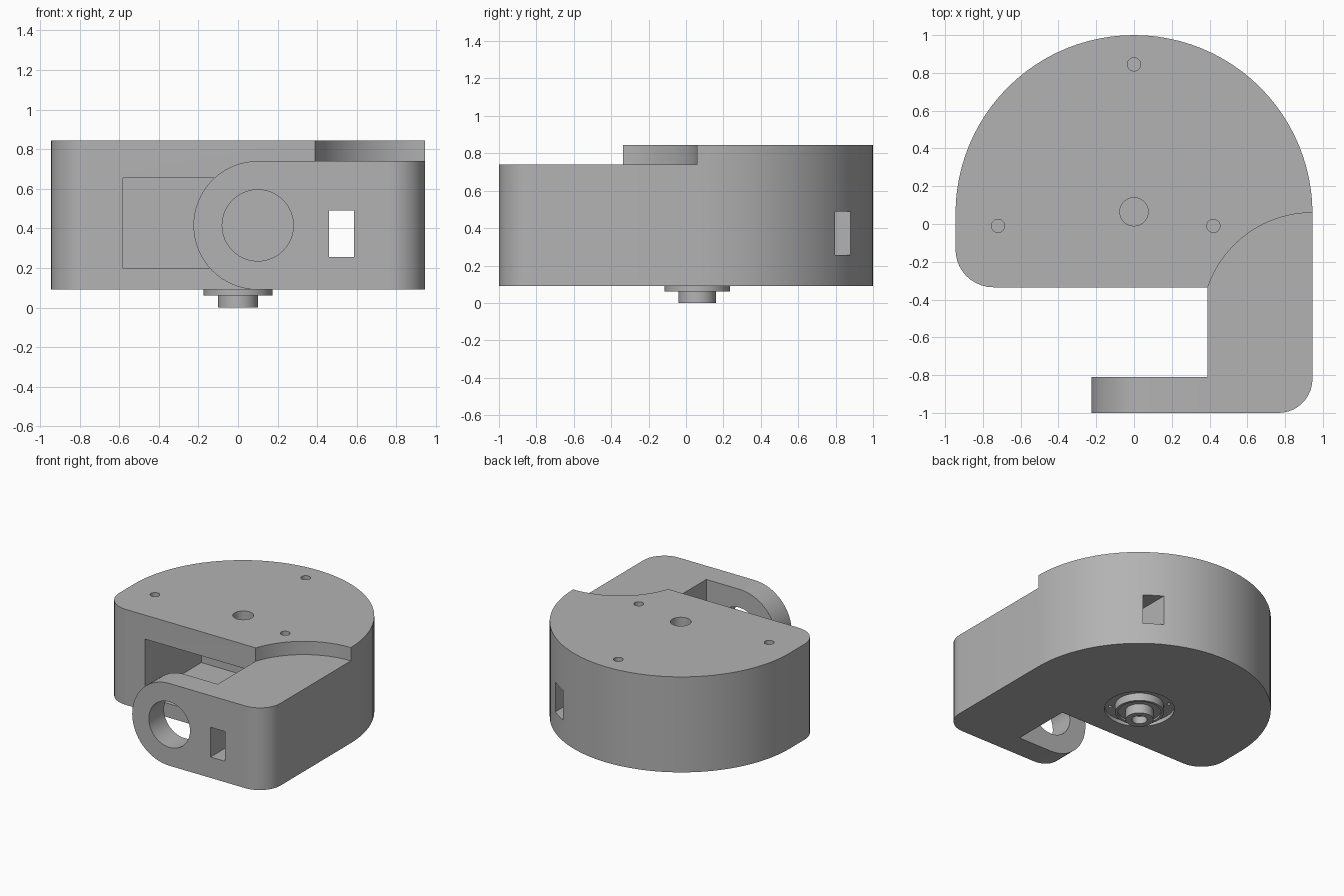
import bpy, bmesh
from math import cos, sin, radians, tau

cube = bpy.data.objects.get("Cube")
if cube:
    bpy.data.objects.remove(cube, do_unlink=True)

grey = bpy.data.materials.new("plain_grey")
grey.use_nodes = True
grey.diffuse_color = (0.45, 0.45, 0.45, 1)
grey.node_tree.nodes["Principled BSDF"].inputs["Base Color"].default_value = (0.45, 0.45, 0.45, 1)


def arc(cx, cy, r, start, end, n):
    angles = [radians(start + (end - start) * i / n) for i in range(n + 1)]
    return [(cx + r * cos(a), cy + r * sin(a)) for a in angles]


def circle(cx, cy, r, n=40):
    return arc(cx, cy, r, 0, 360, n)[:-1]


def rect(x0, x1, y0, y1):
    return [(x0, y0), (x1, y0), (x1, y1), (x0, y1)]


def finish(name, bm):
    bmesh.ops.recalc_face_normals(bm, faces=bm.faces)
    mesh = bpy.data.meshes.new(name)
    bm.to_mesh(mesh)
    bm.free()
    mesh.materials.append(grey)
    obj = bpy.data.objects.new(name, mesh)
    bpy.context.collection.objects.link(obj)
    return obj


def prism(name, outline, lo, hi, axis="z"):
    """Extrude an outline along z (outline is x, y) or y (outline is x, z)."""
    bm = bmesh.new()
    place = (lambda p, h: (p[0], p[1], h)) if axis == "z" else (lambda p, h: (p[0], h, p[1]))
    low = [bm.verts.new(place(p, lo)) for p in outline]
    high = [bm.verts.new(place(p, hi)) for p in outline]
    bm.faces.new(low)
    bm.faces.new(high)
    for i in range(len(low)):
        j = (i + 1) % len(low)
        bm.faces.new((low[i], low[j], high[j], high[i]))
    return finish(name, bm)


def lathe(name, profile, x, y, steps=48):
    bm = bmesh.new()
    verts = [bm.verts.new((x + r, y, z)) for r, z in profile]
    edges = [bm.edges.new(pair) for pair in zip(verts, verts[1:])]
    bmesh.ops.spin(bm, geom=verts + edges, cent=(x, y, 0), axis=(0, 0, 1),
                   angle=tau, steps=steps)
    bmesh.ops.remove_doubles(bm, verts=bm.verts, dist=0.0005)
    return finish(name, bm)


def activate(obj):
    bpy.ops.object.select_all(action="DESELECT")
    obj.select_set(True)
    bpy.context.view_layer.objects.active = obj


def cut(target, cutter):
    cutter.hide_render = True
    mod = target.modifiers.new("cut", "BOOLEAN")
    mod.operation = "DIFFERENCE"
    mod.solver = "EXACT"
    mod.object = cutter
    activate(target)
    bpy.ops.object.modifier_apply(modifier=mod.name)
    bpy.data.objects.remove(cutter, do_unlink=True)


BOTTOM, ARM_TOP, TOP = 0.09, 0.74, 0.845
HALF, MID = 0.945, 0.055
FRONT, ARM_X = -0.335, 0.39

# Round housing with the hooked side arm
outline = arc(0, MID, HALF, 0, 180, 48)
outline += arc(-HALF + 0.2, FRONT + 0.2, 0.2, 180, 270, 10)
outline += [(ARM_X, FRONT), (ARM_X, -0.81), (-0.225, -0.81), (-0.225, -1)]
outline += arc(HALF - 0.18, -0.82, 0.18, 270, 360, 10)
housing = prism("housing", outline, BOTTOM, TOP)

# Curved step down to the lower arm top
step = arc(HALF, -0.527, 0.587, 90, 161, 16)
step += [(ARM_X - 0.01, FRONT - 0.005), (ARM_X - 0.01, -1.2), (1.2, -1.2), (1.2, 0.06)]
cut(housing, prism("step_cutter", step, ARM_TOP, 1.1))

# Rounded end of the front plate, and its bearing hole
end = arc(0.1, 0.415, 0.325, 90, 270, 32)
end += [(0.1, 0), (-0.4, 0), (-0.4, 1), (0.45, 1), (0.45, ARM_TOP)]
cut(housing, prism("plate_end_cutter", end, -1.1, -0.6, "y"))
cut(housing, prism("bearing_cutter", circle(0.1, 0.415, 0.18, 48), -1.1, -0.7, "y"))

# Front pocket and the slot running right through
cut(housing, prism("pocket_cutter", rect(-0.58, 0.385, 0.2, 0.655), -0.5, 0.37, "y"))
cut(housing, prism("slot_cutter", rect(0.46, 0.585, 0.255, 0.49), -1.2, 1.2, "y"))

# Holes in the top
for x, y, r in ((0, 0.065, 0.075), (0, 0.845, 0.035), (-0.72, -0.01, 0.035), (0.42, -0.01, 0.035)):
    cut(housing, prism("hole_cutter", circle(x, y, r, 32), 0.64, 1))

# Shallow round recess under the housing
cut(housing, prism("recess_cutter", circle(0, 0.06, 0.25, 48), 0, 0.12))

# Flanged output hub with a rim and a bore
hub = lathe("output_hub", [(0, 0.13), (0.175, 0.13), (0.175, 0.06), (0.155, 0.06),
                           (0.155, 0.075), (0.1, 0.075), (0.1, 0), (0.055, 0),
                           (0.055, 0.06), (0, 0.06)], 0, 0.06)

# Screw holes around the recess
for k in range(4):
    a = radians(45 + 90 * k)
    cut(housing, prism("screw_cutter", circle(0.21 * cos(a), 0.06 + 0.21 * sin(a), 0.014, 12), 0.1, 0.16))

for obj in (housing, hub):
    activate(obj)
    bpy.ops.object.shade_smooth_by_angle(angle=radians(30))
